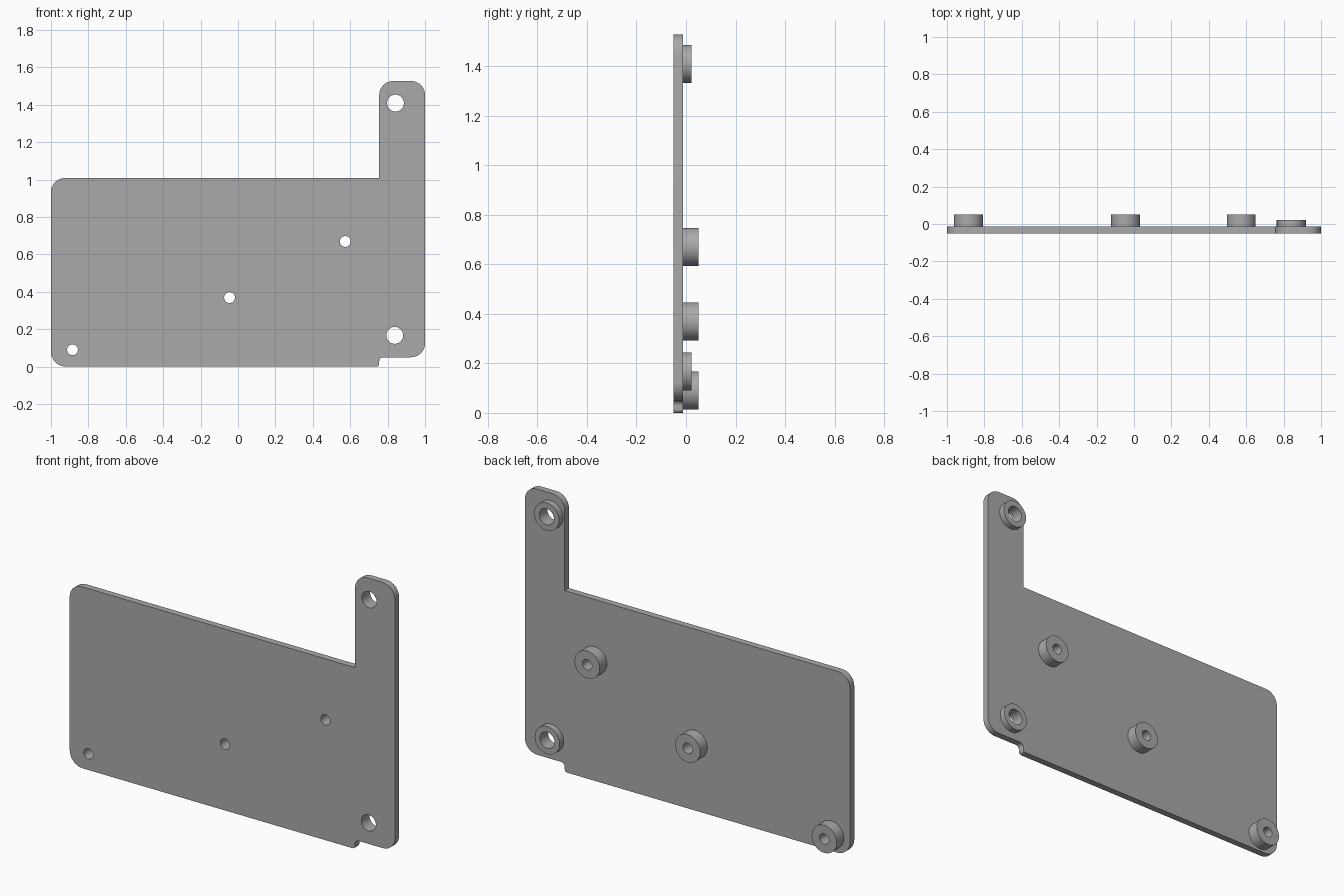
import bpy, bmesh
from math import cos, sin, pi, radians
from mathutils import Vector

cube = bpy.data.objects.get("Cube")
if cube:
    bpy.data.objects.remove(cube)

# Single grey finish
grey = bpy.data.materials.new("grey")
grey.use_nodes = True
colour = (0.4, 0.4, 0.4, 1)
grey.diffuse_color = colour
grey.node_tree.nodes["Principled BSDF"].inputs["Base Color"].default_value = colour


def circle(x, z, r, n=48):
    return [(x + r * cos(2 * pi * i / n), z + r * sin(2 * pi * i / n)) for i in range(n)]


def rounded(corners, steps=10):
    """Replace each (x, z, radius) right-angle corner with an arc."""
    pts = []
    for i, (x, z, r) in enumerate(corners):
        c = Vector((x, z))
        if r == 0:
            pts.append((x, z))
            continue
        before = (Vector(corners[i - 1][:2]) - c).normalized() * r
        after = (Vector(corners[(i + 1) % len(corners)][:2]) - c).normalized() * r
        centre = c + before + after
        for k in range(steps + 1):
            a = pi / 2 * k / steps
            pts.append(tuple(centre - after * cos(a) - before * sin(a)))
    return pts


def extrude_loops(name, loops, y0, y1):
    """Fill nested outlines in the xz plane and extrude them from y0 to y1."""
    curve = bpy.data.curves.new(name, 'CURVE')
    curve.dimensions = '2D'
    curve.fill_mode = 'BOTH'
    curve.extrude = (y1 - y0) / 2
    for loop in loops:
        s = curve.splines.new('POLY')
        s.points.add(len(loop) - 1)
        for p, (x, z) in zip(s.points, loop):
            p.co = (x, z, 0, 1)
        s.use_cyclic_u = True
    obj = bpy.data.objects.new(name, curve)
    bpy.context.collection.objects.link(obj)
    obj.location.y = (y0 + y1) / 2
    obj.rotation_euler.x = pi / 2
    bpy.ops.object.select_all(action='DESELECT')
    obj.select_set(True)
    bpy.context.view_layer.objects.active = obj
    bpy.ops.object.convert(target='MESH')
    obj = bpy.context.object
    bm = bmesh.new()
    bm.from_mesh(obj.data)
    bmesh.ops.remove_doubles(bm, verts=bm.verts, dist=1e-5)
    bmesh.ops.recalc_face_normals(bm, faces=bm.faces)
    bm.to_mesh(obj.data)
    bm.free()
    obj.data.materials.clear()
    obj.data.materials.append(grey)
    bpy.ops.object.shade_smooth_by_angle(angle=radians(30))


FRONT, BACK = -0.05, -0.013
BOSS_R = 0.077

# name, x, z, hole radius, back end of the boss
bosses = [
    ("corner_standoff", -0.885, 0.09, 0.029, 0.05),
    ("middle_standoff", -0.045, 0.369, 0.029, 0.05),
    ("upper_standoff", 0.573, 0.669, 0.029, 0.05),
    ("tab_bushing", 0.842, 1.409, 0.045, 0.022),
    ("lower_bushing", 0.838, 0.167, 0.045, 0.022),
]

# Plate with upright tab and stepped lower edge
outline = rounded([
    (-1, 0, 0.08), (0.755, 0, 0.015), (0.755, 0.05, 0.022), (1, 0.05, 0.075),
    (1, 1.527, 0.075), (0.755, 1.527, 0.075), (0.755, 1.008, 0), (-1, 1.008, 0.075),
])
extrude_loops("plate", [outline] + [circle(x, z, r) for _, x, z, r, _ in bosses], FRONT, BACK)

# Hollow bosses on the back
for name, x, z, r, end in bosses:
    extrude_loops(name, [circle(x, z, BOSS_R), circle(x, z, r)], BACK, end)
